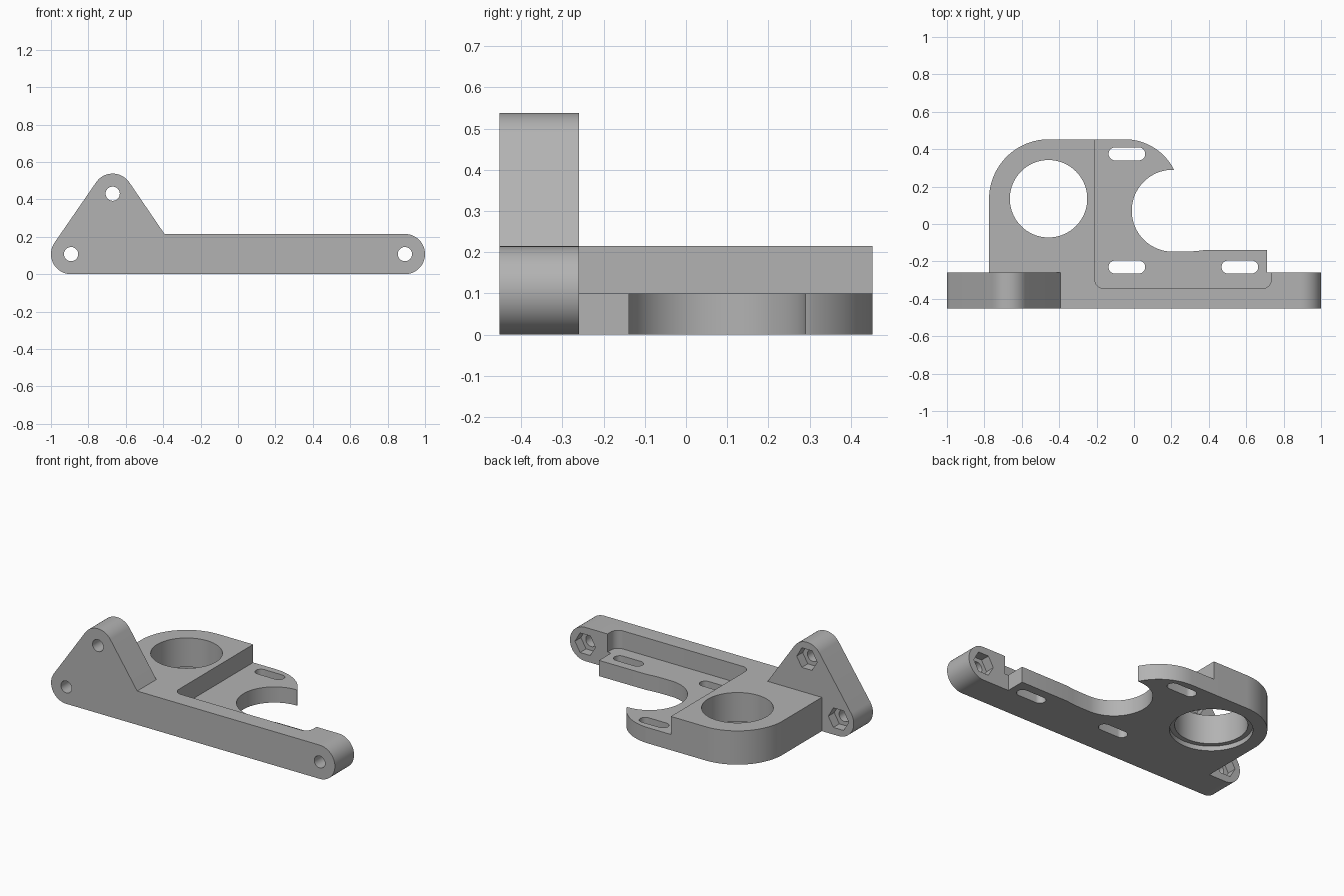
import bpy, bmesh, math

if "Cube" in bpy.data.objects:
    bpy.data.objects.remove(bpy.data.objects["Cube"])

R = 0.1075                       # rounded end radius of the front bar
Y0, Y1 = -0.453, 0.453           # front and back of the model
YB, YN = -0.26, -0.32            # back of the bar, floor of the nut recesses
H, STEP, SEAT = 0.215, 0.1, 0.03  # thick height, thin height, bore seat height
HOLES = [(-0.8925, R), (-0.67, 0.4305), (0.8925, R)]
SLOTS = [(-0.038, 0.375), (-0.038, -0.23), (0.566, -0.23)]

bm = bmesh.new()


def arc(cx, cy, r, a0, a1, n=24):
    """Points on an arc, angles in degrees."""
    angles = [math.radians(a0 + (a1 - a0) * i / n) for i in range(n + 1)]
    return [(cx + r * math.cos(a), cy + r * math.sin(a)) for a in angles]


def circle(cx, cy, r, n):
    return arc(cx, cy, r, 0, 360, n)[:-1]


def place(p, w, axis):
    return (p[0], p[1], w) if axis == "z" else (p[0], w, p[1])


def flat(loops, w, axis="z"):
    """Flat face from an outline followed by its holes."""
    edges = []
    for loop in loops:
        vs = [bm.verts.new(place(p, w, axis)) for p in loop]
        edges += [bm.edges.new((vs[i - 1], vs[i])) for i in range(len(vs))]
    bmesh.ops.triangle_fill(bm, use_beauty=True, use_dissolve=False, edges=edges)


def wall(pts, lo, hi, axis="z", closed=False):
    """Upright wall along a path."""
    pts = pts + pts[:1] if closed else pts
    rows = [[bm.verts.new(place(p, w, axis)) for p in pts] for w in (lo, hi)]
    for i in range(len(pts) - 1):
        bm.faces.new((rows[0][i], rows[0][i + 1], rows[1][i + 1], rows[1][i]))


# Profiles of the bar: ear on the left, round end on the right
slope = math.degrees(math.atan2(0.323, 0.2225))
ear = arc(*HOLES[0], R, 270, 90 + slope) + arc(*HOLES[1], R, 90 + slope, 90 - slope) + [(-0.393, H)]
end = arc(*HOLES[2], R, 90, -90)
bolts = [circle(x, z, 0.038, 40) for x, z in HOLES]
nuts = [circle(x, z, 0.072, 6) for x, z in HOLES]

# Plan outlines: hooked thin plate, thick block, pocket edge
tip = math.degrees(math.acos(0.265 / 0.295))
hook = ([(0.71, YB), (0.71, -0.138), (0.38, -0.139), (0.33, -0.145), (0.28, -0.148)]
        + arc(0.207, 0.071, 0.219, 270, 88.5, 48)
        + arc(-0.05, Y1 - 0.295, 0.295, tip + 2, 90) + [(-0.21, Y1)])
block = [(-0.21, Y1)] + arc(-0.455, Y1 - 0.32, 0.32, 90, 180, 32) + [(-0.775, YB)]
pocket = ([(0.735, YB)] + arc(0.685, -0.295, 0.05, 0, -90, 10)
          + arc(-0.16, -0.295, 0.05, 270, 180, 10) + [(-0.21, Y1)])
bore = circle(-0.457, 0.135, 0.207, 96)
seat = circle(-0.457, 0.135, 0.236, 96)
slots = [arc(x + 0.063, y, 0.035, -90, 90, 16) + arc(x - 0.063, y, 0.035, 90, 270, 16)
         for x, y in SLOTS]

# Bar: front face, back faces and rounded outer walls
flat([ear + end] + bolts, Y0, "y")
flat([ear + [(-0.775, H), (-0.775, STEP), (-0.775, 0)]] + nuts[:2], YB, "y")
flat([end + [(0.71, 0), (0.71, STEP), (0.735, STEP), (0.735, H)], nuts[2]], YB, "y")
wall(ear, Y0, YB, "y")
wall(end, Y0, YB, "y")

# Bolt holes with hexagonal nut recesses
for bolt, nut in zip(bolts, nuts):
    wall(bolt, Y0, YN, "y", True)
    flat([nut, bolt], YN, "y")
    wall(nut, YN, YB, "y", True)

# Top, pocket floor and underside
flat([[(-0.393, YB), (-0.393, Y0), (HOLES[2][0], Y0), (HOLES[2][0], YB)]
      + pocket + block[1:], bore], H)
flat([pocket + hook[-2::-1]] + slots, STEP)
flat([[(HOLES[0][0], YB), (HOLES[0][0], Y0), (HOLES[2][0], Y0), (HOLES[2][0], YB)]
      + hook + block[1:], seat] + slots, 0)

# Upright walls of the plate, block and pocket
wall(hook, 0, STEP)
wall(block, 0, STEP)
wall(block, STEP, H)
wall(pocket, STEP, H)

# Slots and stepped bore
for slot in slots:
    wall(slot, 0, STEP, closed=True)
wall(seat, 0, SEAT, closed=True)
flat([seat, bore], SEAT)
wall(bore, SEAT, H, closed=True)

bmesh.ops.remove_doubles(bm, verts=bm.verts[:], dist=0.0001)
bmesh.ops.recalc_face_normals(bm, faces=bm.faces[:])
mesh = bpy.data.meshes.new("mounting_bracket")
bm.to_mesh(mesh)
bm.free()

grey = bpy.data.materials.new("plain_grey")
grey.diffuse_color = (0.45, 0.45, 0.45, 1)
grey.use_nodes = True
grey.node_tree.nodes["Principled BSDF"].inputs["Base Color"].default_value = grey.diffuse_color
mesh.materials.append(grey)
bracket = bpy.data.objects.new("mounting_bracket", mesh)
bpy.context.collection.objects.link(bracket)
bpy.context.view_layer.objects.active = bracket
bracket.select_set(True)
bpy.ops.object.shade_smooth_by_angle(angle=math.radians(25))
